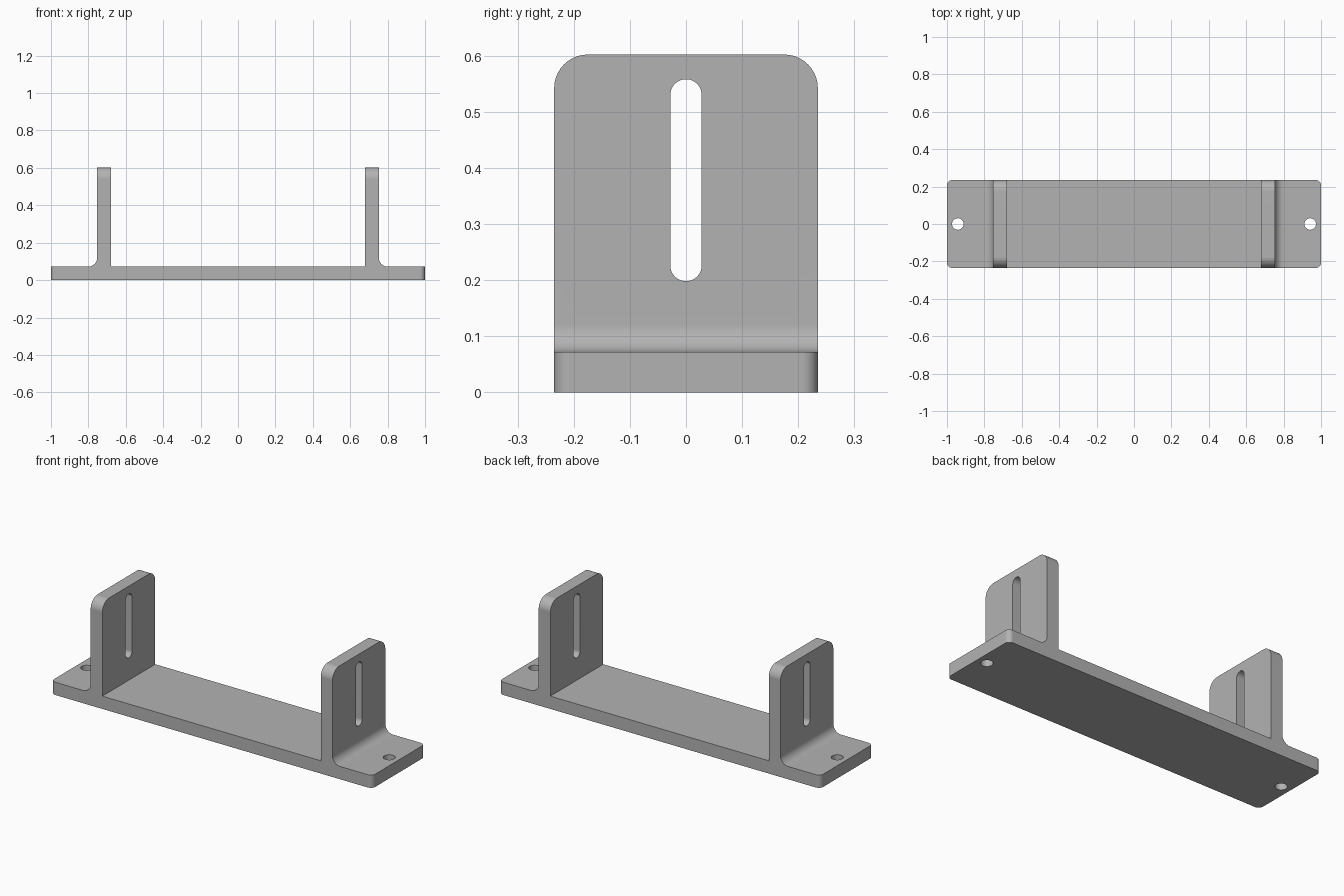
import bpy
import bmesh
import math
from mathutils import Matrix

cube = bpy.data.objects.get("Cube")
if cube:
    bpy.data.objects.remove(cube, do_unlink=True)

HALF_X, HALF_Y = 1.0, 0.235
PLATE_Z, WALL_Z = 0.072, 0.602
WALL_IN, WALL_OUT = 0.68, 0.753
SLOT_R, SLOT_LOW, SLOT_HIGH = 0.028, 0.198, 0.558
HOLE_X, HOLE_R = 0.942, 0.031

grey = bpy.data.materials.new("mid grey")
grey.use_nodes = True
grey.diffuse_color = (0.45, 0.45, 0.45, 1)
grey.node_tree.nodes["Principled BSDF"].inputs["Base Color"].default_value = (0.45, 0.45, 0.45, 1)


def finish(bm, name):
    bmesh.ops.recalc_face_normals(bm, faces=bm.faces[:])
    mesh = bpy.data.meshes.new(name)
    bm.to_mesh(mesh)
    bm.free()
    mesh.materials.append(grey)
    obj = bpy.data.objects.new(name, mesh)
    bpy.context.collection.objects.link(obj)
    return obj


def prism(points, direction):
    """Close an outline and extrude it into a solid."""
    bm = bmesh.new()
    face = bm.faces.new([bm.verts.new(p) for p in points])
    result = bmesh.ops.extrude_face_region(bm, geom=[face])
    moved = [g for g in result["geom"] if isinstance(g, bmesh.types.BMVert)]
    bmesh.ops.translate(bm, verts=moved, vec=direction)
    bmesh.ops.recalc_face_normals(bm, faces=bm.faces[:])
    return bm


def round_edges(bm, rule, radius):
    """Round every edge whose two ends both satisfy the rule."""
    edges = [e for e in bm.edges if rule(e.verts[0].co, e.verts[1].co)]
    bmesh.ops.bevel(bm, geom=edges, offset=radius, segments=10,
                    profile=0.5, affect='EDGES', clamp_overlap=False)


def near(a, b):
    return abs(a - b) < 0.001


# Bracket body: mirrored side profile swept across the depth
half = [(HALF_X, 0), (HALF_X, PLATE_Z), (WALL_OUT, PLATE_Z),
        (WALL_OUT, WALL_Z), (WALL_IN, WALL_Z), (WALL_IN, PLATE_Z)]
outline = half + [(-x, z) for x, z in reversed(half)]
body = prism([(x, -HALF_Y, z) for x, z in outline], (0, 2 * HALF_Y, 0))

# Rounded plate corners, rounded wall tops, and outer root fillets
round_edges(body, lambda a, b: near(abs(a.x), HALF_X) and near(a.x, b.x)
            and near(a.y, b.y), 0.028)
round_edges(body, lambda a, b: near(a.z, WALL_Z) and near(b.z, WALL_Z)
            and near(a.y, b.y), 0.06)
round_edges(body, lambda a, b: near(abs(a.x), WALL_OUT) and near(a.x, b.x)
            and near(a.z, PLATE_Z) and near(b.z, PLATE_Z), 0.048)
bracket = finish(body, "mounting_bracket")

# Slot cutter passing through both walls
slot = []
for centre, start in ((SLOT_HIGH - SLOT_R, 0), (SLOT_LOW + SLOT_R, math.pi)):
    for i in range(17):
        a = start + math.pi * i / 16
        slot.append((-HALF_X, SLOT_R * math.cos(a), centre + SLOT_R * math.sin(a)))
cutters = [finish(prism(slot, (2 * HALF_X, 0, 0)), "slot_cutter")]

# Screw hole cutters at both ends of the plate
for side, x in (("left", HOLE_X), ("right", -HOLE_X)):
    bm = bmesh.new()
    bmesh.ops.create_cone(bm, cap_ends=True, segments=32, radius1=HOLE_R,
                          radius2=HOLE_R, depth=0.4,
                          matrix=Matrix.Translation((x, 0, 0)))
    cutters.append(finish(bm, side + "_hole_cutter"))

bpy.ops.object.select_all(action='DESELECT')
bpy.context.view_layer.objects.active = bracket
bracket.select_set(True)
for cutter in cutters:
    cutter.hide_render = True
    cut = bracket.modifiers.new(cutter.name, 'BOOLEAN')
    cut.operation = 'DIFFERENCE'
    cut.solver = 'EXACT'
    cut.object = cutter
    bpy.ops.object.modifier_apply(modifier=cut.name)
    bpy.data.objects.remove(cutter, do_unlink=True)

# Smooth rounded surfaces, keeping the flats flat
bpy.ops.object.shade_smooth_by_angle(angle=math.radians(30))
weighted = bracket.modifiers.new("weighted_normals", 'WEIGHTED_NORMAL')
weighted.keep_sharp = True
